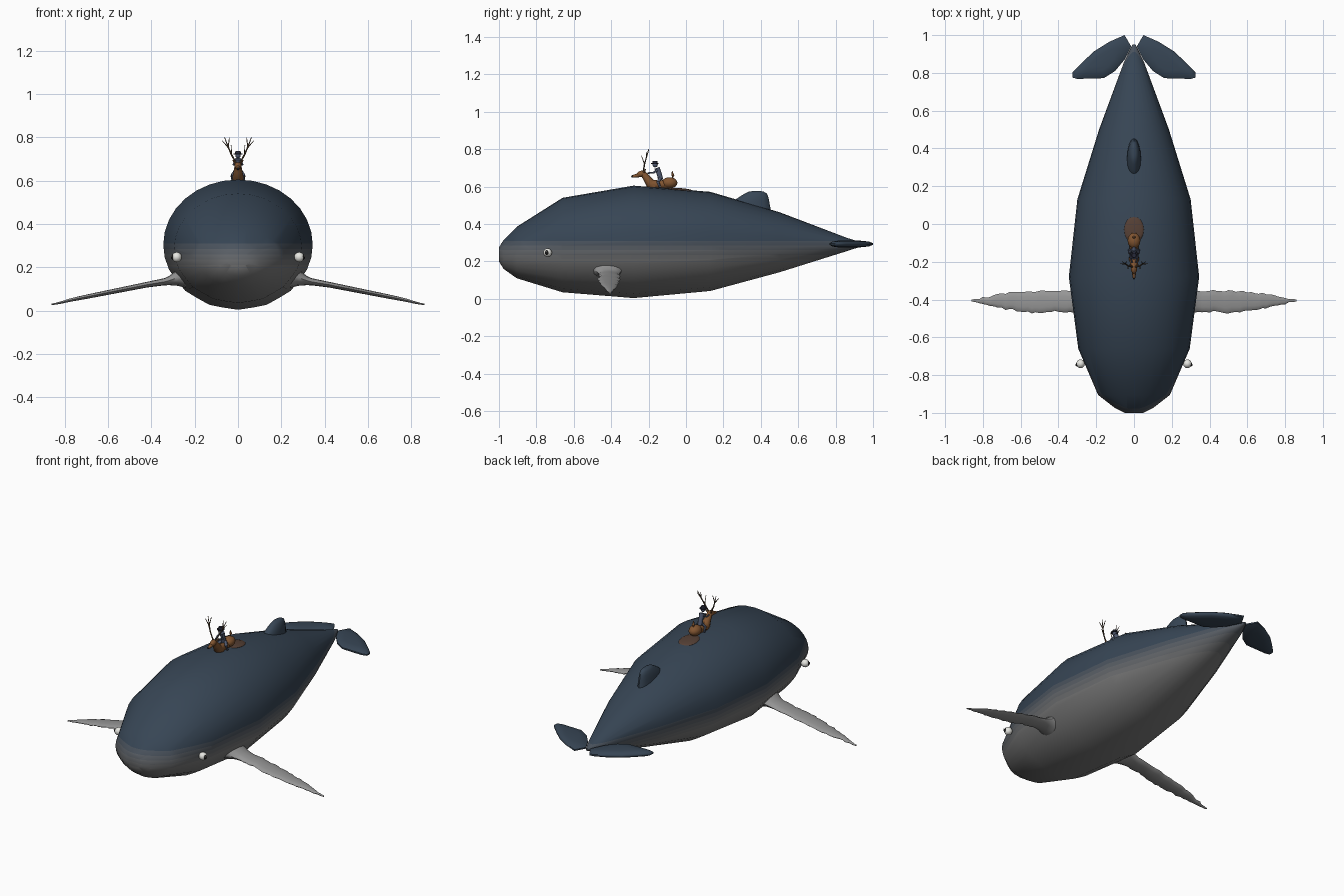
import bpy, bmesh, math, random
from mathutils import Vector

if "Cube" in bpy.data.objects:
    bpy.data.objects.remove(bpy.data.objects["Cube"])
random.seed(4)


def mat(name, c):
    m = bpy.data.materials.new(name)
    m.diffuse_color = (*c, 1)
    m.use_nodes = True
    m.node_tree.nodes["Principled BSDF"].inputs["Base Color"].default_value = m.diffuse_color
    return m


BLUE, GREY = Vector((.038, .06, .09)), Vector((.19, .19, .19))
skin = [mat(f"skin_{i}", GREY.lerp(BLUE, i / 5)) for i in range(6)]
fin_grey = mat("fin_grey", (.3, .3, .3))
white, black = mat("eye_white", (.8, .8, .76)), mat("pupil", (.01, .01, .01))
brown, dark_brown = mat("fur", (.22, .09, .03)), mat("antler", (.09, .06, .035))
cloth, hat_mat = mat("cloth", (.08, .1, .16)), mat("hat", (.02, .022, .04))
patch_mat = mat("patch", (.09, .05, .035))


def finish(bm, name, mats, angle=50):
    bmesh.ops.recalc_face_normals(bm, faces=bm.faces)
    me = bpy.data.meshes.new(name)
    bm.to_mesh(me)
    bm.free()
    ob = bpy.data.objects.new(name, me)
    bpy.context.collection.objects.link(ob)
    for m in mats:
        me.materials.append(m)
    bpy.ops.object.select_all(action='DESELECT')
    ob.select_set(True)
    bpy.context.view_layer.objects.active = ob
    bpy.ops.object.shade_smooth_by_angle(angle=math.radians(angle))
    return ob


def loft(rings):
    bm = bmesh.new()
    vs = [[bm.verts.new(p) for p in r] for r in rings]
    n = len(vs[0])
    for a, b in zip(vs, vs[1:]):
        for i in range(n):
            bm.faces.new((a[i], a[(i + 1) % n], b[(i + 1) % n], b[i]))
    bm.faces.new(vs[0])
    bm.faces.new(vs[-1])
    return bm


def ball(name, loc, size, m, tilt=0):
    bm = bmesh.new()
    bmesh.ops.create_uvsphere(bm, u_segments=16, v_segments=10, radius=1)
    bmesh.ops.scale(bm, vec=size, verts=bm.verts)
    ob = finish(bm, name, [m])
    ob.rotation_euler.x = tilt
    ob.location = loc
    return ob


def tube(name, pts, radii, m, n=8):
    pts = [Vector(p) for p in pts]
    rings = []
    for i, p in enumerate(pts):
        d = pts[min(i + 1, len(pts) - 1)] - pts[max(i - 1, 0)]
        q = d.to_track_quat('Z', 'Y')
        rings.append([p + q @ Vector((math.cos(t * math.tau / n), math.sin(t * math.tau / n), 0)) * radii[i]
                      for t in range(n)])
    return finish(loft(rings), name, [m])


# Whale body: y, half width, bottom z, top z
stations = [(-1, .05, .20, .275), (-.975, .10, .16, .315), (-.905, .19, .11, .385),
            (-.66, .295, .035, .54), (-.28, .345, .004, .605), (.13, .30, .042, .572),
            (.5, .185, .142, .463), (.86, .052, .255, .326), (.95, .008, .284, .298)]
N = 32
rings = []
for y, w, lo, hi in stations:
    ring = []
    for i in range(N):
        a = math.tau * i / N
        # shallow throat grooves on the belly
        k = .986 if i % 2 and math.sin(a) < -.35 else 1
        ring.append((w * k * math.cos(a), y, (lo + hi) / 2 + (hi - lo) / 2 * k * math.sin(a)))
    rings.append(ring)
bm = loft(rings)
levels = [.21, .235, .26, .285, .31]
for z in levels:
    bmesh.ops.bisect_plane(bm, geom=bm.verts[:] + bm.edges[:] + bm.faces[:],
                           plane_co=(0, 0, z), plane_no=(0, 0, 1))
for f in bm.faces:
    f.material_index = sum(f.calc_center_median().z > z for z in levels)
finish(bm, "whale_body", skin)

# Long pectoral fins: x, y front, y back, z, half thickness
plan = [(.24, -.51, -.33, .165, .06), (.285, -.485, -.345, .15, .034), (.33, -.465, -.355, .135, .017),
        (.42, -.465, -.352, .12, .013), (.52, -.472, -.355, .10, .012), (.61, -.46, -.36, .082, .011),
        (.70, -.448, -.37, .064, .010), (.77, -.43, -.385, .05, .008), (.83, -.415, -.395, .034, .005),
        (.86, -.41, -.4, .029, .003)]


def sample(x):
    for a, b in zip(plan, plan[1:]):
        if x <= b[0] + 1e-6:
            t = (x - a[0]) / (b[0] - a[0])
            return [p + (q - p) * t for p, q in zip(a, b)]


for s, side in ((1, "left"), (-1, "right")):
    rings = []
    for i in range(32):
        x, y0, y1, z, h = sample(.24 + .62 * i / 31)
        if .34 < x < .84:  # ragged edges
            y0 += random.uniform(-.005, .006)
            y1 += random.uniform(-.005, .005)
        c, r = (y0 + y1) / 2, (y1 - y0) / 2
        rings.append([(s * x, c + r * math.cos(k * math.tau / 12), z + h * math.sin(k * math.tau / 12))
                      for k in range(12)])
    finish(loft(rings), side + "_pectoral_fin", [fin_grey])

    # Tail fluke: lens-shaped plate built from an outline
    outline = [(.015, .94), (.05, 1.0), (.13, .965), (.21, .915), (.275, .855), (.325, .805),
               (.325, .775), (.30, .768), (.16, .772), (.10, .81), (.05, .87)]
    cx, cy = .17, .86
    rings = [[(s * (cx + (x - cx) * k), cy + (y - cy) * k, .293 + z) for x, y in outline]
             for k, z in ((.5, -.018), (.85, -.013), (1, -.004), (1, .004), (.85, .013), (.5, .018))]
    finish(loft(rings), side + "_fluke", [skin[5]])

    # Eye
    ball(side + "_eye", (s * .283, -.74, .247), (.023, .023, .023), white)
    ball(side + "_pupil", (s * .300, -.744, .247), (.009, .011, .013), black)
    ball(side + "_eye_glint", (s * .308, -.748, .252), (.003, .003, .004), white)

# Dorsal fin: z, y front, y back, half width
fin = [(.44, .20, .46, .04), (.52, .25, .445, .036), (.545, .285, .44, .03),
       (.563, .315, .432, .023), (.573, .335, .415, .015), (.576, .355, .40, .006)]
finish(loft([[(w * math.cos(k * math.tau / 16), (a + b) / 2 + (b - a) / 2 * math.sin(k * math.tau / 16), z)
              for k in range(16)] for z, a, b, w in fin]), "dorsal_fin", [skin[5]])

# Saddle patch on the back
ball("back_patch", (0, -.03, .582), (.052, .07, .01), patch_mat, -.08)

# Deer
ball("deer_rump", (0, -.088, .62), (.034, .042, .03), brown)
tube("deer_trunk", [(0, -.09, .615), (0, -.14, .61), (0, -.185, .612)], [.026, .022, .026], brown)
tube("deer_neck", [(0, -.165, .60), (0, -.19, .615), (0, -.21, .645), (0, -.228, .668)],
     [.024, .026, .02, .016], brown)
ball("deer_head", (0, -.238, .668), (.016, .026, .017), brown, .2)
tube("deer_snout", [(0, -.25, .662), (0, -.285, .654)], [.012, .007], brown)
ball("deer_nose", (0, -.287, .655), (.006, .006, .006), black)
tube("deer_tail", [(0, -.072, .635), (0, -.07, .66), (0, -.074, .682)], [.008, .008, .002], brown)
for s, side in ((1, "left"), (-1, "right")):
    tube(side + "_deer_ear", [(s * .01, -.225, .678), (s * .024, -.215, .694)], [.006, .002], brown)
    tube(side + "_antler", [(s * .008, -.228, .68), (s * .03, -.222, .72), (s * .045, -.212, .755),
                            (s * .062, -.2, .80)], [.004, .004, .003, .0015], dark_brown, 6)
    for i, (p, q) in enumerate([((.03, -.222, .72), (.032, -.238, .765)),
                                ((.043, -.213, .75), (.073, -.21, .785)),
                                ((.045, -.212, .755), (.04, -.198, .80))]):
        tube(f"{side}_antler_tine_{i}", [(s * p[0], p[1], p[2]), (s * q[0], q[1], q[2])],
             [.003, .0015], dark_brown, 6)
    # Rider limbs
    tube(side + "_rider_leg", [(s * .012, -.137, .645), (s * .025, -.15, .625), (s * .026, -.138, .595)],
         [.009, .008, .006], cloth)
    tube(side + "_rider_arm", [(s * .014, -.152, .69), (s * .02, -.172, .675), (s * .01, -.205, .672)],
         [.006, .005, .004], cloth)

# Rider
tube("rider_torso", [(0, -.135, .635), (0, -.142, .665), (0, -.155, .70)], [.014, .013, .015], cloth)
ball("rider_head", (0, -.165, .717), (.012, .014, .014), cloth)
tube("hat_brim", [(0, -.167, .722), (0, -.167, .726)], [.021, .021], hat_mat, 16)
tube("hat_crown", [(0, -.166, .724), (0, -.166, .738)], [.014, .012], hat_mat, 16)
